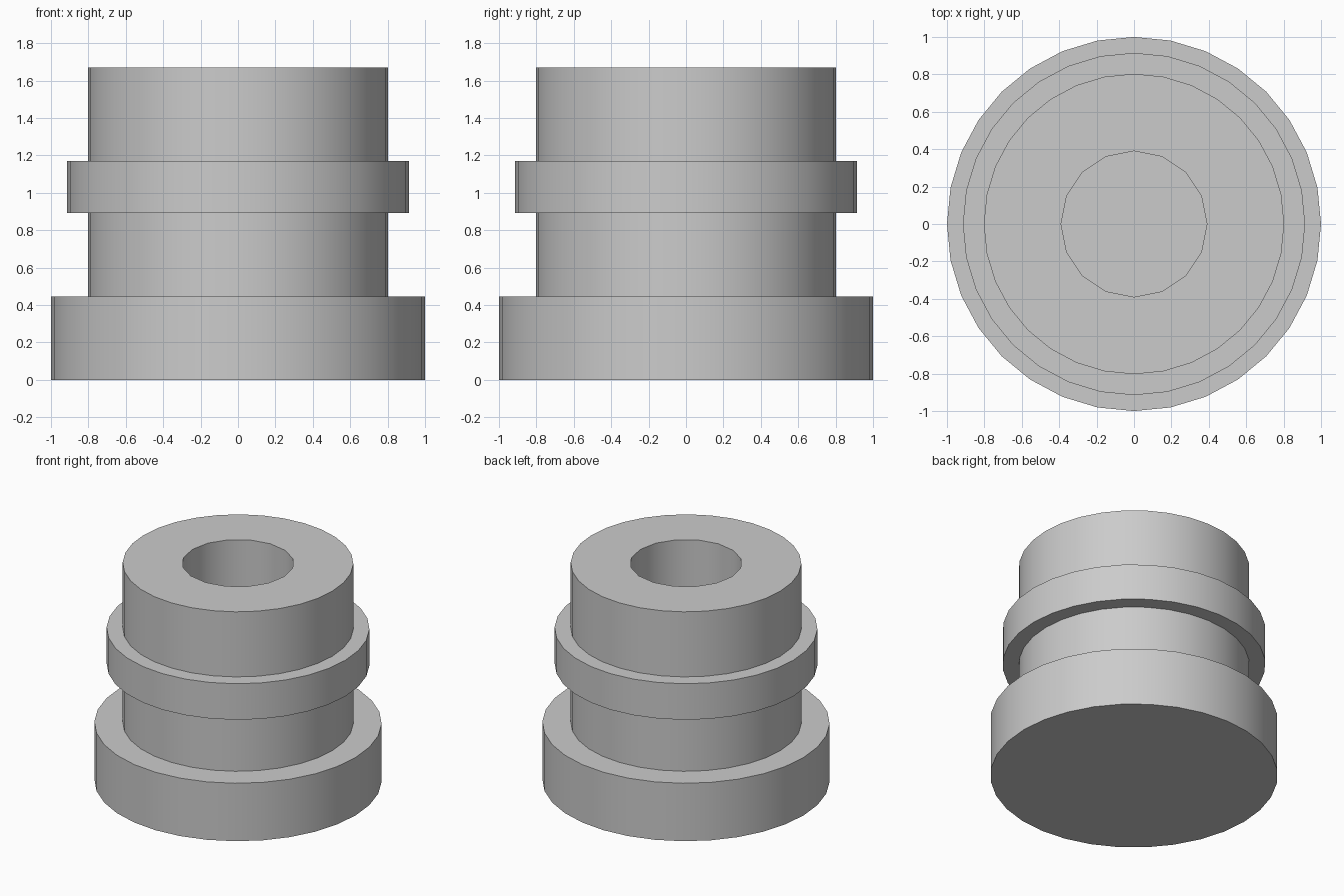
import bpy
import bmesh
from math import radians
from mathutils import Matrix

# Remove the default cube
cube = bpy.data.objects.get("Cube")
if cube:
    bpy.data.objects.remove(cube, do_unlink=True)

# Plain grey material
grey = bpy.data.materials.new("plain_grey")
grey.use_nodes = True
colour = (0.6, 0.6, 0.6, 1.0)
grey.diffuse_color = colour
grey.node_tree.nodes["Principled BSDF"].inputs["Base Color"].default_value = colour

BASE_R, SHAFT_R, COLLAR_R, BORE_R = 1.0, 0.803, 0.915, 0.39
BASE_TOP, COLLAR_LOW, COLLAR_TOP, TOP = 0.445, 0.893, 1.17, 1.67
BORE_FLOOR = BASE_TOP


def ring(bm, radius, z, sides, cap=False):
    """Add a horizontal circle and return its edges."""
    verts = bmesh.ops.create_circle(
        bm, cap_ends=cap, segments=sides, radius=radius,
        matrix=Matrix.Translation((0, 0, z)))["verts"]
    return list({e for v in verts for e in v.link_edges})


bm = bmesh.new()

# Outer wall from the closed underside up, then the bore down to its floor
rings = [
    ring(bm, BASE_R, 0, 32, cap=True),
    ring(bm, BASE_R, BASE_TOP, 32),
    ring(bm, SHAFT_R, BASE_TOP, 32),
    ring(bm, SHAFT_R, COLLAR_LOW, 32),
    ring(bm, COLLAR_R, COLLAR_LOW, 32),
    ring(bm, COLLAR_R, COLLAR_TOP, 32),
    ring(bm, SHAFT_R, COLLAR_TOP, 32),
    ring(bm, SHAFT_R, TOP, 32),
    ring(bm, BORE_R, TOP, 16),
    ring(bm, BORE_R, BORE_FLOOR, 16, cap=True),
]
for lower, upper in zip(rings, rings[1:]):
    bmesh.ops.bridge_loops(bm, edges=lower + upper)
bmesh.ops.recalc_face_normals(bm, faces=bm.faces[:])

mesh = bpy.data.meshes.new("flanged_socket")
bm.to_mesh(mesh)
bm.free()
mesh.materials.append(grey)

socket = bpy.data.objects.new("flanged_socket", mesh)
bpy.context.collection.objects.link(socket)

# Smooth round walls with crisp rims
bpy.ops.object.select_all(action="DESELECT")
socket.select_set(True)
bpy.context.view_layer.objects.active = socket
bpy.ops.object.shade_smooth_by_angle(angle=radians(30))
